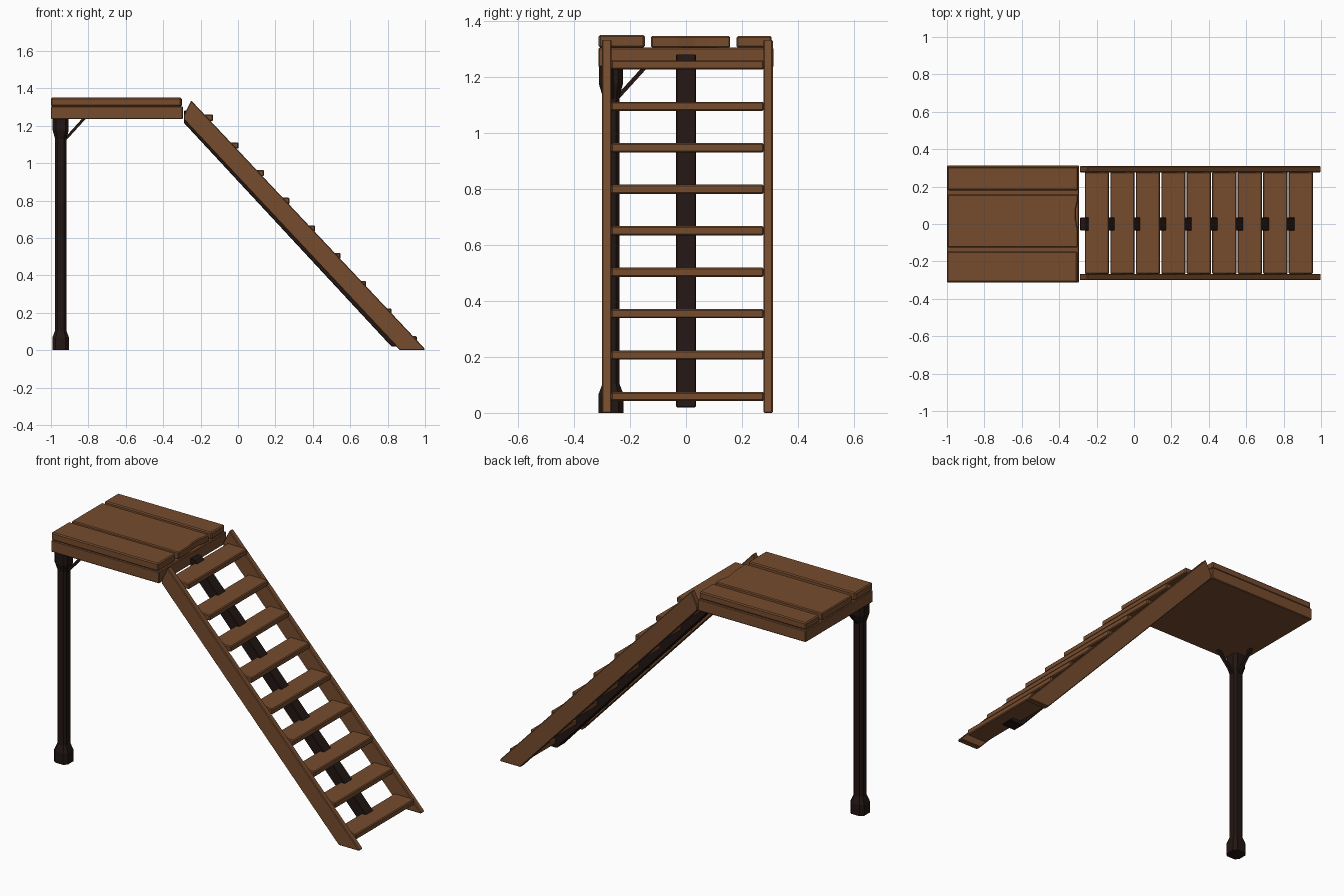
import bpy, bmesh
from mathutils import Vector

if "Cube" in bpy.data.objects:
    bpy.data.objects.remove(bpy.data.objects["Cube"])


def material(name, rgb):
    m = bpy.data.materials.new(name)
    m.diffuse_color = (*rgb, 1)
    m.use_nodes = True
    m.node_tree.nodes["Principled BSDF"].inputs["Base Color"].default_value = m.diffuse_color
    return m


WOOD = material("brown_wood", (0.18, 0.072, 0.027))
DARK = material("dark_timber", (0.016, 0.008, 0.006))


def loft(name, rings, mat, bevel=0.0):
    """Skin a stack of equal-length rings and cap both ends."""
    bm = bmesh.new()
    rows = [[bm.verts.new(p) for p in ring] for ring in rings]
    n = len(rows[0])
    for a, b in zip(rows, rows[1:]):
        for i in range(n):
            j = (i + 1) % n
            bm.faces.new((a[i], a[j], b[j], b[i]))
    bm.faces.new(rows[0][::-1])
    bm.faces.new(rows[-1])
    bmesh.ops.recalc_face_normals(bm, faces=bm.faces[:])
    me = bpy.data.meshes.new(name)
    bm.to_mesh(me)
    bm.free()
    me.materials.append(mat)
    ob = bpy.data.objects.new(name, me)
    bpy.context.collection.objects.link(ob)
    if bevel:
        mod = ob.modifiers.new("bevel", 'BEVEL')
        mod.width = bevel
        mod.segments = 1
    return ob


def prism_xz(name, profile, y0, y1, mat, bevel=0.0):
    return loft(name, [[(x, y, z) for x, z in profile] for y in (y0, y1)], mat, bevel)


def prism_xy(name, outline, z0, z1, mat, bevel=0.0):
    return loft(name, [[(x, y, z) for x, y in outline] for z in (z0, z1)], mat, bevel)


def rect(x0, x1, y0, y1):
    return [(x0, y0), (x1, y0), (x1, y1), (x0, y1)]


# platform: solid base with three deck planks, the middle one worn at its ends
prism_xy("platform_base", rect(-1.0, -0.295, -0.313, 0.313), 1.235, 1.304, WOOD, 0.004)
prism_xy("deck_plank_front", rect(-1.0, -0.303, -0.312, -0.147), 1.304, 1.35, WOOD, 0.006)
worn = [(-0.998, -0.125), (-0.3, -0.125), (-0.3, -0.03), (-0.311, 0.03),
        (-0.311, 0.075), (-0.3, 0.125), (-0.3, 0.158), (-0.998, 0.158)]
prism_xy("deck_plank_middle", worn, 1.304, 1.346, WOOD, 0.005)
prism_xy("deck_plank_back", rect(-0.997, -0.3, 0.18, 0.306), 1.304, 1.346, WOOD, 0.006)

# stair side rails
rail = [(-0.25, 1.335), (-0.29, 1.255), (-0.29, 1.233), (0.865, 0.0), (1.0, 0.0), (0.995, 0.012)]
for name, y0, y1 in (("stair_rail_front", -0.3, -0.266), ("stair_rail_back", 0.276, 0.31)):
    prism_xz(name, rail, y0, y1, WOOD, 0.004)

# treads
for i in range(9):
    x, z = -0.133 + 0.13625 * i, 1.226 - 0.148 * i
    prism_xy(f"tread_{i + 1}", rect(x - 0.13, x, -0.267, 0.278), z, z + 0.033, WOOD, 0.005)

# dark support beam under the treads
beam = [(-0.288, 1.214), (0.82, 0.02), (0.91, 0.02), (-0.262, 1.28), (-0.288, 1.28)]
prism_xz("stair_beam", beam, -0.035, 0.035, DARK, 0.003)

# corner post with flared foot and head
PX, PY = -0.948, -0.268


def post_ring(r, z):
    c = r * 0.6
    pts = [(r, -c), (r, c), (c, r), (-c, r), (-r, c), (-r, -c), (-c, -r), (c, -r)]
    return [(PX + x, PY + y, z) for x, y in pts]


loft("corner_post", [post_ring(r, z) for r, z in (
    (0.045, 0.0), (0.045, 0.065), (0.03, 0.105), (0.03, 1.13), (0.043, 1.175), (0.043, 1.236))], DARK)

# diagonal braces from post head to platform, one along x and one along y
for name, axis in (("brace_x", Vector((1, 0, 0))), ("brace_y", Vector((0, 1, 0)))):
    side = Vector((axis.y, axis.x, 0)) * 0.009
    start = Vector((PX, PY, 1.117)) + axis * 0.025
    end = Vector((PX, PY, 1.238)) + axis * 0.135
    up = Vector((0, 0, 0.022))
    loft(name, [[p - side, p + side, p + side + up, p - side + up] for p in (start, end)], DARK)
